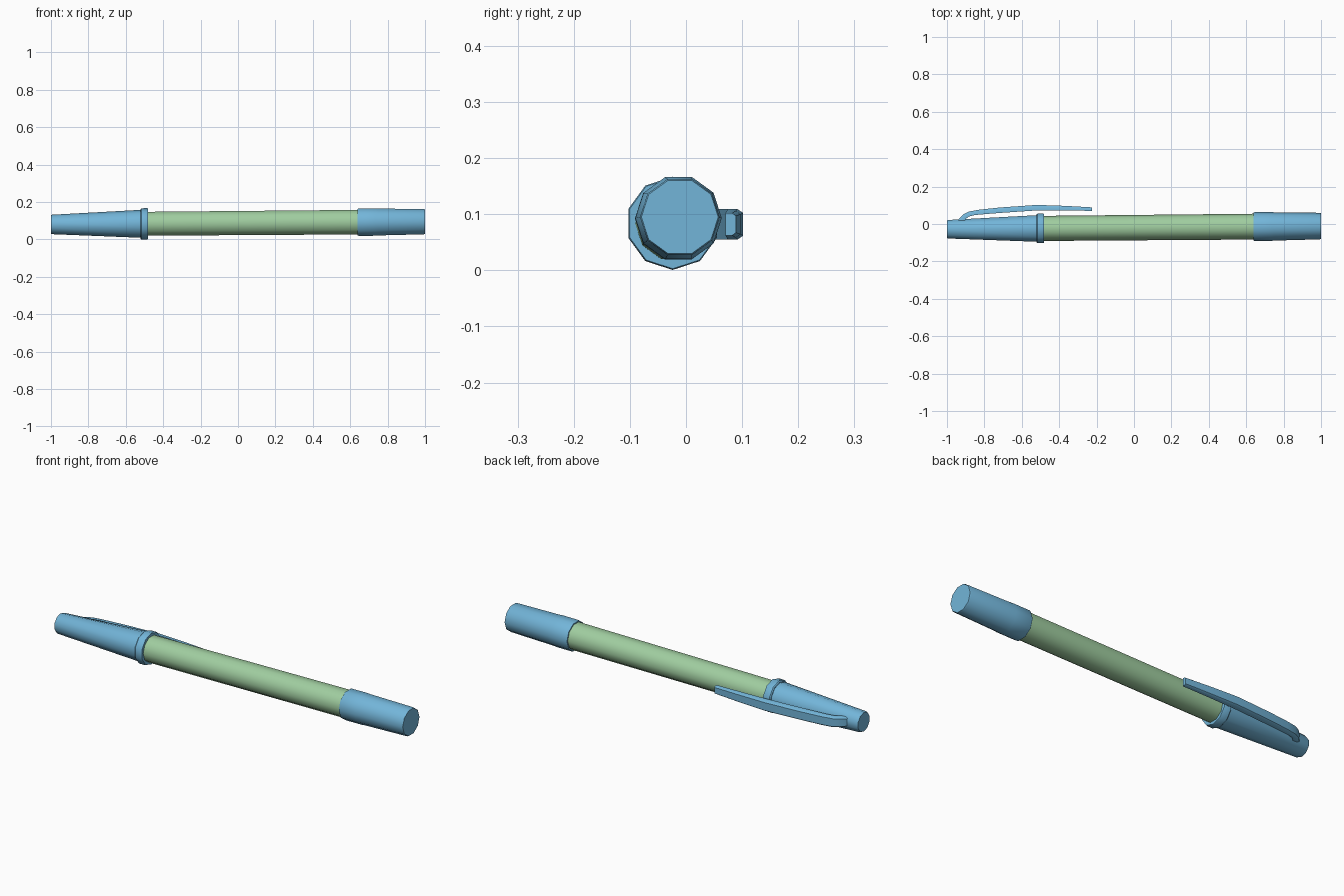
import bpy, bmesh, math

if "Cube" in bpy.data.objects:
    bpy.data.objects.remove(bpy.data.objects["Cube"])


def material(name, rgb):
    m = bpy.data.materials.new(name)
    m.diffuse_color = (*rgb, 1)
    m.use_nodes = True
    m.node_tree.nodes["Principled BSDF"].inputs["Base Color"].default_value = m.diffuse_color
    return m


BLUE = material("sky blue", (0.17, 0.46, 0.69))
GREEN = material("soft green", (0.35, 0.61, 0.35))


def axis(x):
    """Centre of the slightly tilted pen at x."""
    t = (x + 1) / 2
    return -0.028 + 0.017 * t, 0.080 + 0.015 * t


def loft(name, rings, mat):
    """Skin a list of equal-length point rings and cap both ends."""
    bm = bmesh.new()
    loops = [[bm.verts.new(p) for p in ring] for ring in rings]
    n = len(loops[0])
    for a, b in zip(loops, loops[1:]):
        for i in range(n):
            j = (i + 1) % n
            bm.faces.new((a[i], a[j], b[j], b[i]))
    bm.faces.new(loops[0][::-1])
    bm.faces.new(loops[-1])
    bmesh.ops.recalc_face_normals(bm, faces=bm.faces)
    me = bpy.data.meshes.new(name)
    bm.to_mesh(me)
    bm.free()
    me.materials.append(mat)
    ob = bpy.data.objects.new(name, me)
    bpy.context.collection.objects.link(ob)
    bpy.ops.object.select_all(action='DESELECT')
    ob.select_set(True)
    bpy.context.view_layer.objects.active = ob
    bpy.ops.object.shade_smooth_by_angle(angle=math.radians(40))
    return ob


def tube(name, profile, mat, turn=0.0):
    """Ten-sided body from (x, radius) pairs along the pen axis."""
    rings = []
    for x, r in profile:
        cy, cz = axis(x)
        rings.append([(x, cy + r * math.cos(math.tau * i / 10 + turn),
                       cz + r * math.sin(math.tau * i / 10 + turn))
                      for i in range(10)])
    return loft(name, rings, mat)


# Barrel
tube("barrel", [(-0.51, 0.067), (0.66, 0.069)], GREEN)

# Tapered cap and its collar, a corner pointing straight down
tube("cap", [(-1.0, 0.049), (-0.993, 0.052), (-0.51, 0.075)], BLUE, math.pi / 10)
tube("cap_collar", [(-0.522, 0.078), (-0.517, 0.083), (-0.485, 0.083), (-0.48, 0.081)],
     BLUE, math.pi / 10)

# End plug with a wider sleeve
tube("end_plug", [(0.64, 0.075), (0.645, 0.077), (0.735, 0.077), (0.75, 0.0755),
                  (0.993, 0.071), (1.0, 0.0685)], BLUE)

# Clip: outer point, inner point, half width
stations = [
    ((-0.955, 0.005), (-0.905, 0.005), 0.024),
    ((-0.940, 0.025), (-0.900, 0.027), 0.025),
    ((-0.915, 0.050), (-0.882, 0.040), 0.026),
    ((-0.885, 0.066), (-0.855, 0.047), 0.027),
    ((-0.830, 0.076), (-0.820, 0.051), 0.027),
    ((-0.720, 0.088), (-0.705, 0.060), 0.027),
    ((-0.520, 0.102), (-0.515, 0.073), 0.027),
    ((-0.370, 0.097), (-0.370, 0.073), 0.024),
    ((-0.225, 0.089), (-0.225, 0.070), 0.020),
]
rings = []
for (ox, oy), (ix, iy), w in stations:
    mx, my = ox + (ix - ox) * 0.35, oy + (iy - oy) * 0.35
    z = 0.082
    rings.append([(ix, iy, z - w), (mx, my, z - w), (ox, oy, z - w * 0.75),
                  (ox, oy, z + w * 0.75), (mx, my, z + w), (ix, iy, z + w)])
loft("pocket_clip", rings, BLUE)
